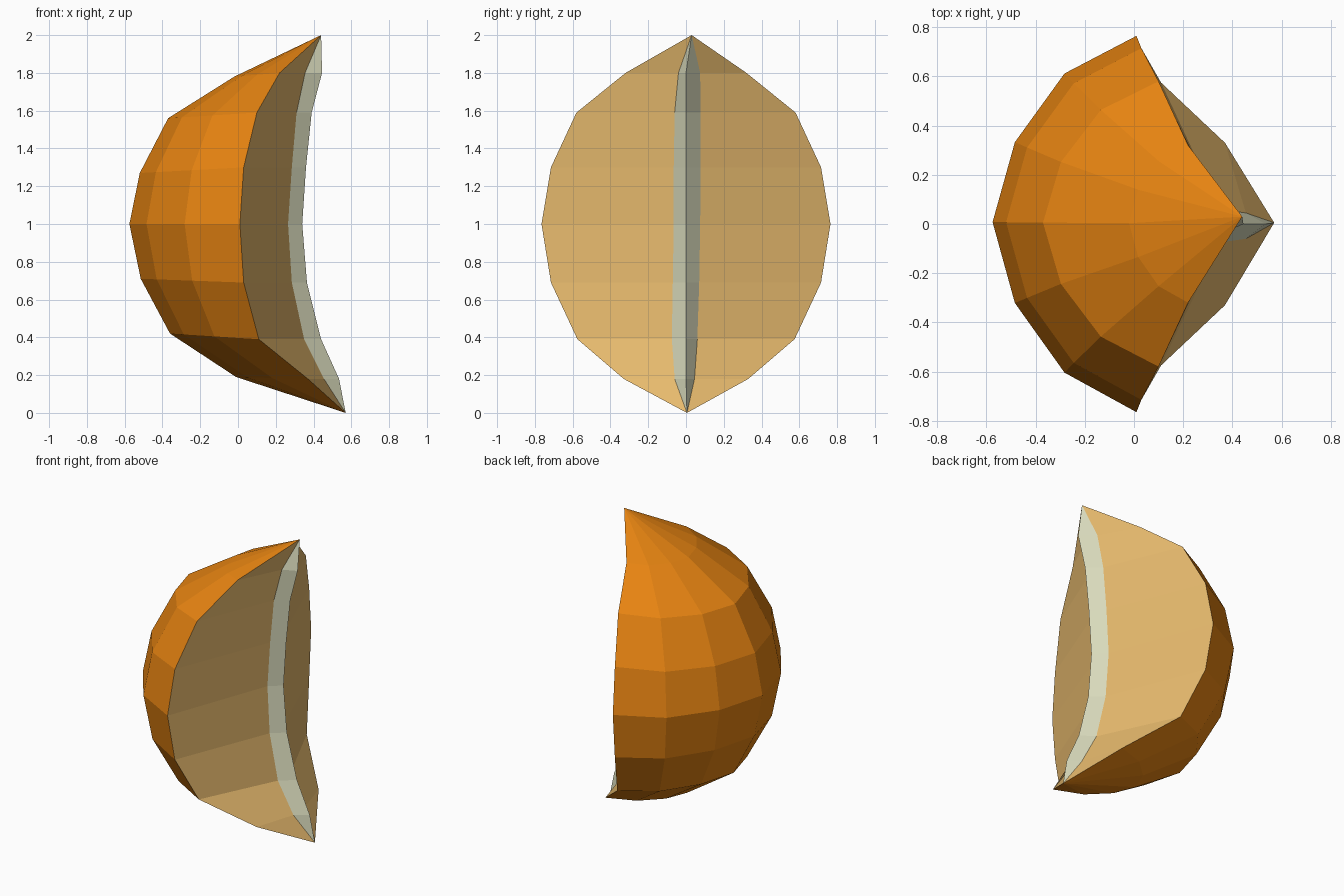
import bpy
import bmesh

if "Cube" in bpy.data.objects:
    bpy.data.objects.remove(bpy.data.objects["Cube"])

# Fruit wedge: each ring is a horizontal section, from bottom to top
# z, back z, rim x, rim half width, back x, pith edge x, pith y back, pith y front, spine x
RINGS = [
    (0.18, 0.19, 0.37, 0.33, -0.01, 0.455, 0.045, -0.06, 0.535),
    (0.39, 0.42, 0.11, 0.575, -0.36, 0.35, 0.06, -0.075, 0.44),
    (0.69, 0.71, 0.03, 0.715, -0.515, 0.285, 0.07, -0.07, 0.365),
    (1.00, 1.00, 0.01, 0.765, -0.575, 0.265, 0.075, -0.065, 0.34),
    (1.30, 1.27, 0.03, 0.715, -0.52, 0.285, 0.078, -0.065, 0.36),
    (1.59, 1.56, 0.10, 0.58, -0.37, 0.31, 0.077, -0.06, 0.39),
    (1.80, 1.78, 0.22, 0.32, -0.02, 0.355, 0.075, -0.04, 0.445),
]
BOTTOM = (0.57, 0.005, 0.0)
TOP = (0.44, 0.03, 2.0)

# Rounded back of the section: (depth fraction, width fraction)
ARC = [(0, 1), (0.5, 0.8), (0.845, 0.435), (1, 0.01),
       (0.845, -0.42), (0.5, -0.79), (0, -1)]


def material(name, rgb):
    mat = bpy.data.materials.new(name)
    mat.diffuse_color = (*rgb, 1)
    mat.use_nodes = True
    mat.node_tree.nodes["Principled BSDF"].inputs["Base Color"].default_value = mat.diffuse_color
    return mat


def loft(name, sections, mat):
    """Flat-faced strip through the sections, pinched at both poles."""
    bm = bmesh.new()
    rows = [[bm.verts.new(p) for p in s] for s in sections]
    low, high = bm.verts.new(BOTTOM), bm.verts.new(TOP)
    for i in range(len(rows[0]) - 1):
        bm.faces.new((low, rows[0][i + 1], rows[0][i]))
        for a, b in zip(rows, rows[1:]):
            bm.faces.new((a[i], a[i + 1], b[i + 1], b[i]))
        bm.faces.new((rows[-1][i], rows[-1][i + 1], high))
    mesh = bpy.data.meshes.new(name)
    bm.to_mesh(mesh)
    bm.free()
    mesh.materials.append(mat)
    obj = bpy.data.objects.new(name, mesh)
    bpy.context.collection.objects.link(obj)


skin, front, back, pith = [], [], [], []
for z, bz, rx, w, bx, px, pb, pf, sx in RINGS:
    skin.append([(rx + (bx - rx) * d, w * k, z + (bz - z) * d) for d, k in ARC])
    front.append([(rx, -w, z), (px, pf, z)])
    pith.append([(px, pf, z), (sx, 0, z), (px, pb, z)])
    back.append([(px, pb, z), (rx, w, z)])

flesh_mat = material("pale orange flesh", (0.83, 0.51, 0.16))
loft("skin", skin, material("orange skin", (0.83, 0.24, 0.006)))
loft("front_flesh", front, flesh_mat)
loft("back_flesh", back, flesh_mat)
loft("pith", pith, material("cream pith", (0.69, 0.70, 0.50)))
